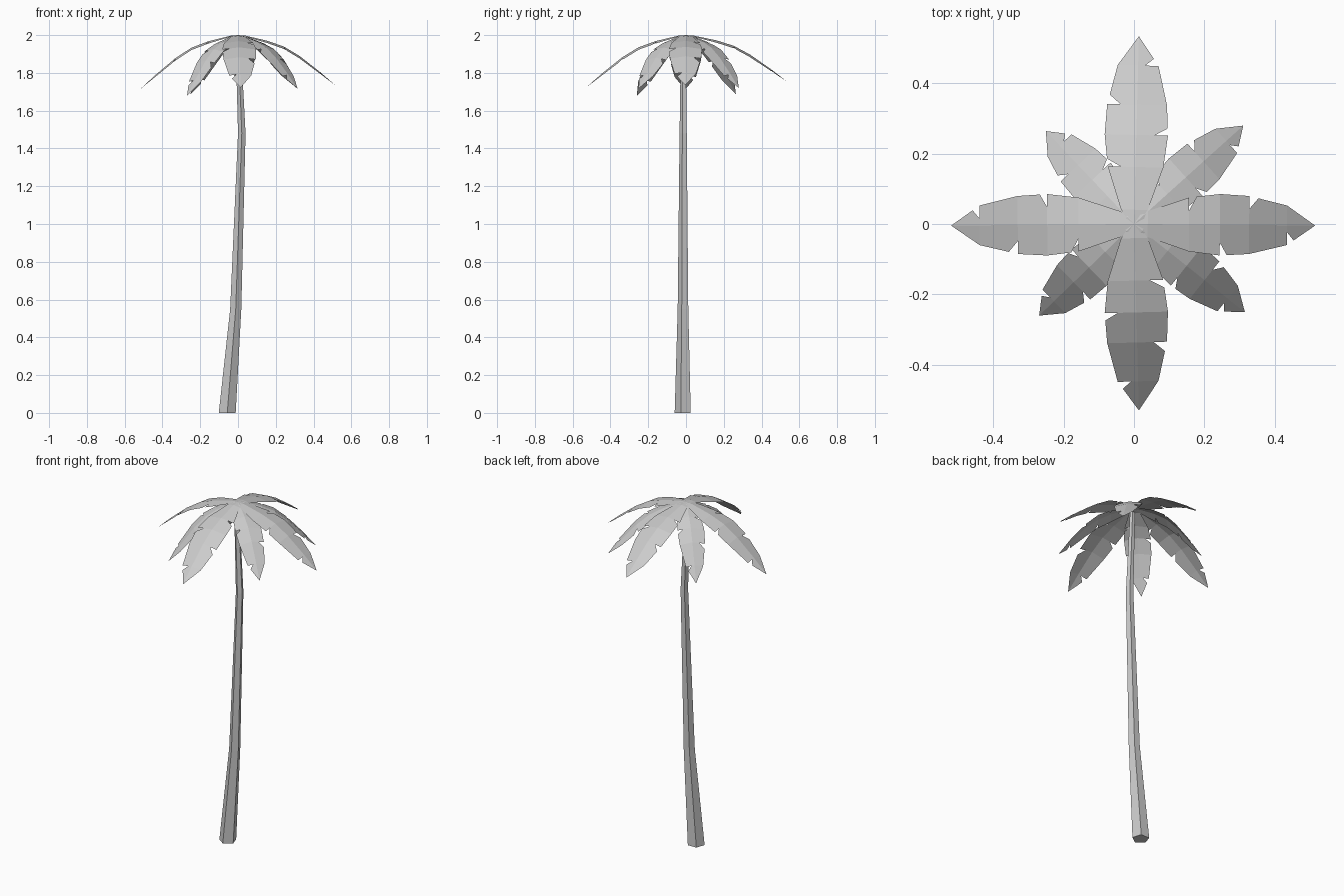
import bpy, bmesh, math
from mathutils import Vector

cube = bpy.data.objects.get("Cube")
if cube:
    bpy.data.objects.remove(cube, do_unlink=True)

grey = bpy.data.materials.new("plain_grey")
grey.use_nodes = True
grey.diffuse_color = (0.6, 0.6, 0.6, 1)
grey.node_tree.nodes["Principled BSDF"].inputs["Base Color"].default_value = (0.6, 0.6, 0.6, 1)


def finish(bm, name):
    mesh = bpy.data.meshes.new(name)
    bm.to_mesh(mesh)
    bm.free()
    mesh.materials.append(grey)
    obj = bpy.data.objects.new(name, mesh)
    bpy.context.collection.objects.link(obj)
    return obj


# Trunk: five-sided rings (height, centre x, radius) that lean and taper
def make_trunk():
    bm = bmesh.new()
    rings = []
    for z, cx, r in [(0, -0.057, 0.047), (0.55, -0.012, 0.031),
                     (1.48, 0.02, 0.021), (1.985, 0.0, 0.014)]:
        ring = []
        for i in range(5):
            a = math.radians(-90 + 72 * i)
            ring.append(bm.verts.new((cx + r * math.cos(a), -0.013 + r * math.sin(a), z)))
        rings.append(ring)
    for low, high in zip(rings, rings[1:]):
        for i in range(5):
            j = (i + 1) % 5
            bm.faces.new((low[i], low[j], high[j], high[i]))
    bm.faces.new(rings[0][::-1])
    bm.faces.new(rings[-1])
    finish(bm, "trunk")


# Frond cross-sections: distance along, half width, drop (as fraction of tip)
SECTIONS = [(0, 0.01, 0), (0.04, 0.038, 0.003), (0.16, 0.079, 0.032),
            (0.25, 0.09, 0.065), (0.335, 0.085, 0.118), (0.445, 0.058, 0.207),
            (0.527, 0, 0.28)]
NOTCHES = {1: (2, 4), -1: (3, 5)}    # torn sections on the left and right side
FOLD = 0.012                         # how far the edges hang below the midrib


def make_frond(name, azimuth, reach, drop, width):
    bm = bmesh.new()
    a = math.radians(azimuth)
    out = Vector((math.cos(a), math.sin(a), 0))
    side_dir = Vector((-math.sin(a), math.cos(a), 0))
    sr, sz = reach / SECTIONS[-1][0], drop / SECTIONS[-1][2]

    def point(i, across):
        r, half, d = SECTIONS[i]
        sag = FOLD * abs(across) * min(1, half / 0.08)
        return (out * r * sr + side_dir * across * half * width
                + Vector((0, 0, 2 - d * sz - sag)))

    mid = [bm.verts.new(point(i, 0)) for i in range(len(SECTIONS))]
    last = len(SECTIONS) - 1
    for side in (1, -1):
        edge = [bm.verts.new(point(i, side)) for i in range(last)] + [mid[last]]
        for i in range(last):
            torn = i in NOTCHES[side]
            if torn:
                inner = bm.verts.new(point(i, side * (1 - 0.038 / SECTIONS[i][1])))
                lip = bm.verts.new(point(i, side).lerp(point(i + 1, side), 0.24))
                loop = [mid[i], inner, lip]
            else:
                loop = [mid[i], edge[i]]
            loop.append(edge[i + 1])
            # a torn far end keeps its straight cross-section
            if i + 1 < last:
                loop.append(mid[i + 1])
            bm.faces.new(loop if side < 0 else loop[::-1])
    finish(bm, name)


make_trunk()

# Long fronds along the axes, shorter and steeper ones between them
for name, azimuth, reach, drop, width in [
        ("left_frond", -0.5, 0.515, 0.265, 0.97),
        ("right_frond", 180.5, 0.52, 0.288, 0.97),
        ("back_frond", 88.5, 0.534, 0.245, 1.0),
        ("front_frond", -88.5, 0.53, 0.278, 1.0),
        ("back_left_frond", 42, 0.418, 0.28, 0.8),
        ("back_right_frond", 133.5, 0.364, 0.312, 0.8),
        ("front_right_frond", 224, 0.375, 0.322, 0.8),
        ("front_left_frond", -38.5, 0.403, 0.283, 0.8)]:
    make_frond(name, azimuth, reach, drop, width)
